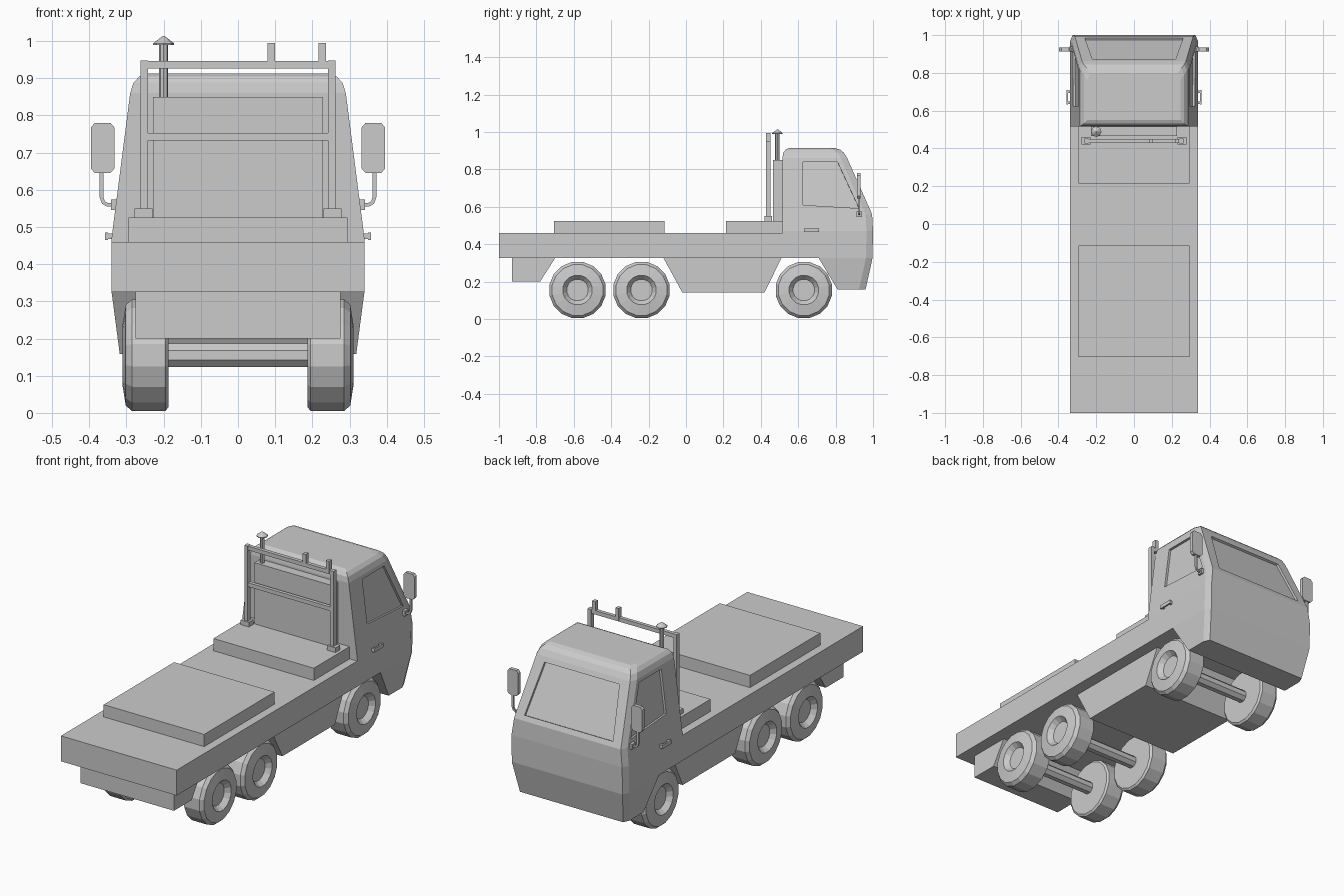
import bpy, bmesh, math
from mathutils import Vector

if "Cube" in bpy.data.objects:
    bpy.data.objects.remove(bpy.data.objects["Cube"], do_unlink=True)

grey = bpy.data.materials.new("plain_grey")
grey.use_nodes = True
GREY = (0.6, 0.6, 0.6, 1)
grey.diffuse_color = GREY
grey.node_tree.nodes["Principled BSDF"].inputs["Base Color"].default_value = GREY


def finish(name, bm):
    bmesh.ops.recalc_face_normals(bm, faces=bm.faces)
    mesh = bpy.data.meshes.new(name)
    bm.to_mesh(mesh)
    bm.free()
    mesh.materials.append(grey)
    ob = bpy.data.objects.new(name, mesh)
    bpy.context.collection.objects.link(ob)
    return ob


def loft(name, rings, closed=False):
    """Skin a list of equal-length point rings; cap the ends unless closed."""
    bm = bmesh.new()
    rows = [[bm.verts.new(p) for p in ring] for ring in rings]
    n = len(rows[0])
    pairs = list(zip(rows, rows[1:]))
    if closed:
        pairs.append((rows[-1], rows[0]))
    else:
        bm.faces.new(rows[0])
        bm.faces.new(rows[-1])
    for a, b in pairs:
        for i in range(n):
            j = (i + 1) % n
            bm.faces.new((a[i], a[j], b[j], b[i]))
    return finish(name, bm)


def box(name, x0, x1, y0, y1, z0, z1):
    return loft(name, [[(x0, y0, z), (x1, y0, z), (x1, y1, z), (x0, y1, z)] for z in (z0, z1)])


def prism(name, profile, half):
    """Extrude a (y, z) side profile across the width."""
    return loft(name, [[(x, y, z) for y, z in profile] for x in (-half, half)])


def lathe(name, profile, centre, sides, axis="x", turn=0.0):
    """Spin (along, radius) pairs round an axis through centre."""
    rings = []
    for along, r in profile:
        ring = []
        for i in range(sides):
            a = turn + math.tau * i / sides
            c, s = r * math.cos(a), r * math.sin(a)
            ring.append(Vector(centre) + Vector((along, c, s) if axis == "x" else (c, s, along)))
        rings.append(ring)
    return loft(name, rings)


# Deck, chassis skirts and load boxes
box("deck", -0.34, 0.34, -1, 0.516, 0.325, 0.46)
prism("rear_chassis", [(-0.93, 0.2), (-0.78, 0.2), (-0.70, 0.325), (-0.93, 0.325)], 0.275)
prism("middle_chassis", [(-0.02, 0.142), (0.42, 0.142), (0.51, 0.325), (-0.12, 0.325)], 0.275)
box("rear_platform", -0.295, 0.295, -0.705, -0.115, 0.455, 0.525)
box("front_platform", -0.295, 0.295, 0.215, 0.516, 0.455, 0.525)

# Cab: stacked outlines of (height, half width, back, front)
CAB = [(0.158, 0.318, 0.81, 0.96), (0.325, 0.34, 0.71, 0.997), (0.325, 0.34, 0.515, 0.997),
       (0.47, 0.34, 0.515, 1.0), (0.56, 0.3285, 0.515, 0.995), (0.86, 0.29, 0.515, 0.862),
       (0.888, 0.281, 0.52, 0.845), (0.905, 0.265, 0.532, 0.825), (0.913, 0.247, 0.55, 0.80)]
cab = loft("cab", [[(-w, b, z), (w, b, z), (w, f - 0.035, z), (w - 0.015, f, z),
                    (0.015 - w, f, z), (-w, f - 0.035, z)] for z, w, b, f in CAB])


def side_x(z):
    return 0.34 - (z - 0.47) * 0.05 / 0.39


def front_y(z):
    return 0.995 - (z - 0.56) * 0.133 / 0.30


# Recessed window panes cut into the cab
panes = [([(x, front_y(z), z) for x, z in ((-0.26, 0.585), (0.26, 0.585), (0.22, 0.835), (-0.22, 0.835))],
          Vector((0, 0.91, 0.41)))]
for side in (1, -1):
    panes.append(([(side * side_x(z), y, z) for y, z in
                   ((0.625, 0.61), (0.925, 0.592), (0.81, 0.84), (0.625, 0.84))],
                  Vector((side * 0.99, 0, 0.13))))
for corners, normal in panes:
    cutter = loft("window_cutter", [[Vector(p) + normal * d for p in corners] for d in (-0.012, 0.03)])
    cutter.hide_render = True
    mod = cab.modifiers.new("window_recess", "BOOLEAN")
    mod.operation, mod.solver, mod.object = "DIFFERENCE", "EXACT", cutter
    bpy.context.view_layer.objects.active = cab
    bpy.ops.object.modifier_apply(modifier=mod.name)
    bpy.data.objects.remove(cutter, do_unlink=True)

# Wheels with dished rims, and axles
TYRE = [(0.187, 0.142), (0.195, 0.153), (0.285, 0.153), (0.302, 0.138),
        (0.311, 0.08), (0.285, 0.058), (0.285, 0.02)]
for place, y in (("front", 0.63), ("middle", -0.238), ("rear", -0.58)):
    for name, side in (("left", 1), ("right", -1)):
        lathe(f"{place}_{name}_wheel", [(side * x, r) for x, r in TYRE], (0, y, 0.155), 16,
              turn=math.pi / 16)
    lathe(place + "_axle", [(-0.2, 0.0335), (0.2, 0.0335)], (0, y, 0.155), 8, turn=math.pi / 8)

# Headboard, rack and exhaust behind the cab
box("headboard", -0.228, 0.228, 0.465, 0.517, 0.52, 0.85)
for name, s in (("left", 1), ("right", -1)):
    box(f"{name}_rack_post", s * 0.242, s * 0.262, 0.427, 0.452, 0.52, 0.948)
    box(f"{name}_rack_foot", s * 0.23, s * 0.278, 0.42, 0.46, 0.52, 0.55)
for name, z in (("top", 0.926), ("middle", 0.732)):
    box(name + "_rack_bar", -0.255, 0.255, 0.43, 0.449, z, z + 0.021)
for x in (0.08, 0.217):
    box("rack_peg", x, x + 0.019, 0.428, 0.451, 0.93, 0.995)
lathe("exhaust_pipe", [(0.52, 0.012), (0.995, 0.012)], (-0.2, 0.489, 0), 8, "z")
lathe("exhaust_cap", [(0.99, 0.028), (0.994, 0.028), (1.014, 0.002)], (-0.2, 0.489, 0), 8, "z")

# Mirrors, their curved arms, and door handles on both sides
for name, s in (("left", 1), ("right", -1)):
    outline = [(0.343, 0.645), (0.385, 0.645), (0.396, 0.658), (0.396, 0.767),
               (0.385, 0.78), (0.343, 0.78), (0.332, 0.767), (0.332, 0.658)]
    loft(name + "_mirror", [[(s * x, y, z) for x, z in outline] for y in (0.914, 0.934)])
    arm = [(0.335, 0.56), (0.352, 0.56), (0.362, 0.566), (0.367, 0.58), (0.367, 0.66)]
    tilt = [(1, 0, 1), (1, 0, 1), (0.6, 0, 0.8), (1, 0, 0), (1, 0, 0)]
    rings = []
    for i, (x, z) in enumerate(arm):
        ahead = Vector(arm[min(i + 1, 4)]) - Vector(arm[max(i - 1, 0)])
        across = Vector((-ahead.y, ahead.x)).normalized() * 0.005
        rings.append([(s * (x + across.x * c), 0.926 + 0.005 * d, z + across.y * c)
                      for c, d in ((-1, -1), (1, -1), (1, 1), (-1, 1))])
    loft(name + "_mirror_arm", rings)
    box(name + "_mirror_mount", s * 0.32, s * 0.342, 0.912, 0.94, 0.546, 0.574)
    box(name + "_door_handle", s * 0.35, s * 0.358, 0.632, 0.71, 0.465, 0.485)
    for y in (0.636, 0.694):
        box(name + "_handle_stub", s * 0.33, s * 0.352, y, y + 0.012, 0.467, 0.483)
